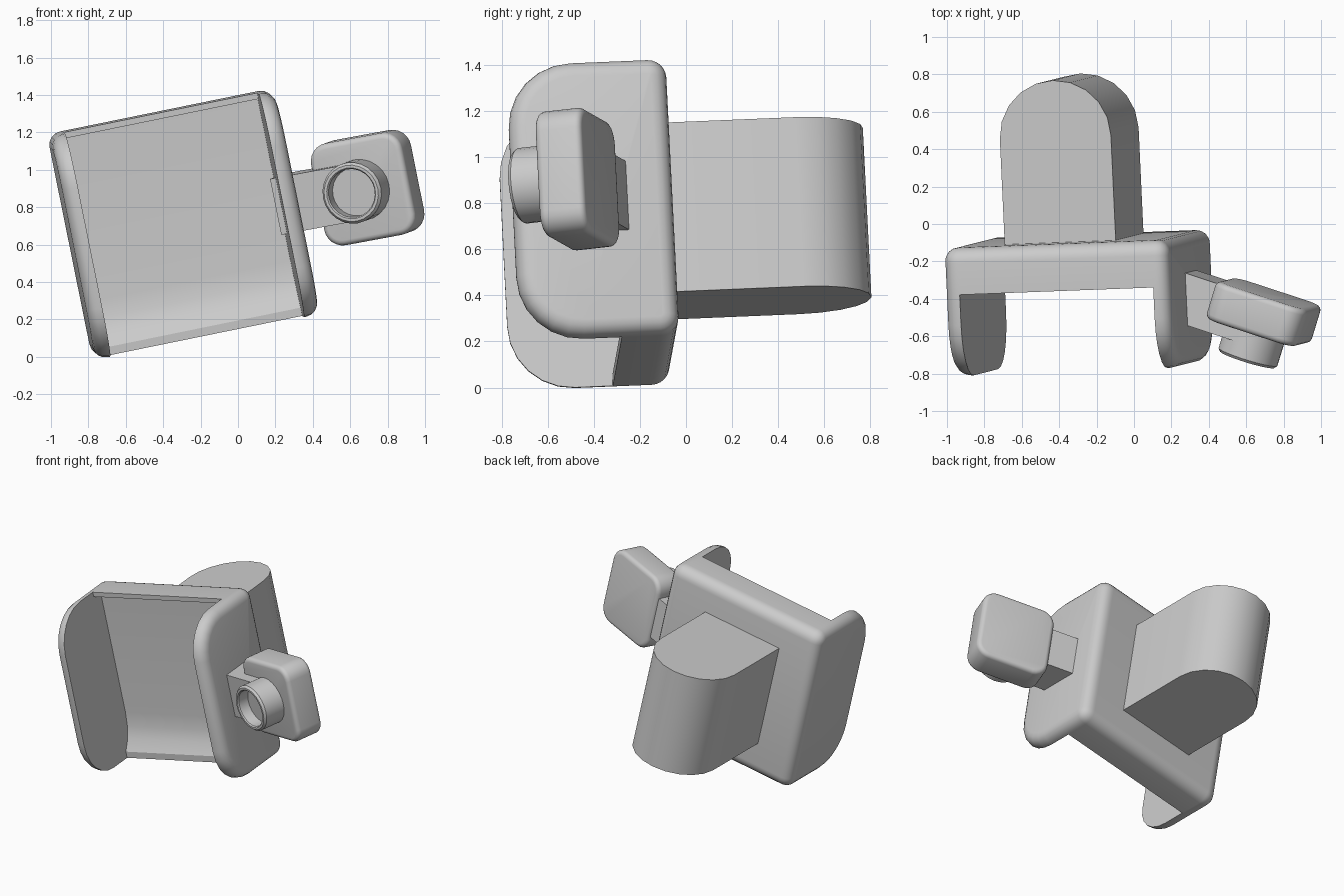
import bpy, bmesh
from math import sin, cos, pi, radians
from mathutils import Vector, Matrix

if "Cube" in bpy.data.objects:
    bpy.data.objects.remove(bpy.data.objects["Cube"])

# Tilted frame of the whole bracket: U = width, V = depth, W = height
U = Vector((0.98, 0.037, 0.2)).normalized()
W = Vector((-0.2, -0.05, 0.98))
W = (W - U * W.dot(U)).normalized()
V = W.cross(U)


def frame(a, b, c, origin=(0, 0, 0)):
    m = Matrix((a, b, c)).transposed().to_4x4()
    m.translation = origin
    return m


def finish(name, bm):
    bmesh.ops.recalc_face_normals(bm, faces=bm.faces)
    me = bpy.data.meshes.new(name)
    bm.to_mesh(me)
    bm.free()
    ob = bpy.data.objects.new(name, me)
    bpy.context.collection.objects.link(ob)
    bpy.ops.object.select_all(action='DESELECT')
    ob.select_set(True)
    bpy.context.view_layer.objects.active = ob
    bpy.ops.object.shade_smooth_by_angle(angle=radians(25))
    return ob


def corner(cx, cy, r, a0, n=6):
    angles = [radians(a0 + 90 * i / n) for i in range(n + 1)]
    return [(cx + r * cos(a), cy + r * sin(a)) for a in angles]


def rounded_rect(x0, x1, y0, y1, rl, rr):
    return (corner(x1 - rr, y1 - rr, rr, 0) + corner(x0 + rl, y1 - rl, rl, 90)
            + corner(x0 + rl, y0 + rl, rl, 180) + corner(x1 - rr, y0 + rr, rr, 270))


def prism(name, pts, lo, hi, mat, bevel=0.0, ends=None):
    """Extrude a profile from lo to hi; round the rims of the given ends."""
    bm = bmesh.new()
    bottom = [bm.verts.new((x, y, lo)) for x, y in pts]
    top = [bm.verts.new((x, y, hi)) for x, y in pts]
    n = len(pts)
    bm.faces.new(bottom[::-1])
    bm.faces.new(top)
    for i in range(n):
        j = (i + 1) % n
        bm.faces.new((bottom[i], bottom[j], top[j], top[i]))
    bmesh.ops.recalc_face_normals(bm, faces=bm.faces)
    if bevel:
        edges = [e for e in bm.edges for z in (ends or (lo, hi))
                 if all(abs(v.co.z - z) < 1e-5 for v in e.verts)]
        bmesh.ops.bevel(bm, geom=edges, offset=bevel, segments=4,
                        profile=0.5, affect='EDGES')
    bm.transform(mat)
    return finish(name, bm)


# Two cheeks with rounded outlines, their outer rims softened
side = frame(V, W, U)
outline = rounded_rect(-0.73, -0.035, 0.16, 1.378, 0.28, 0.08)
for name, outer, inner in (("left_cheek", -0.77, -0.687),
                           ("right_cheek", 0.455, 0.37)):
    prism(name, outline, outer, inner, side, 0.07, (outer,))

# Back plate between them, with a scooped front
scoop = [(-0.285, 0.16), (-0.285, 0.205), (-0.235, 0.28), (-0.21, 0.36),
         (-0.2, 0.46), (-0.2, 1.345), (-0.285, 1.345), (-0.285, 1.378)]
back = corner(-0.115, 0.24, 0.08, 270) + corner(-0.115, 1.298, 0.08, 0)
prism("back_plate", back + scoop[::-1], -0.687, 0.37, side)

# Rear lug with a half-round end
arc = [(-0.172 + 0.303 * cos(pi * i / 10), 0.53 + 0.303 * sin(pi * i / 10))
       for i in range(11)]
prism("rear_lug", arc + [(-0.475, -0.08), (0.131, -0.08)], 0.40, 1.15,
      frame(U, V, W))

# Side lever, swung forward about the height axis
t = radians(20)
H = U * cos(t) - V * sin(t)
N = U * sin(t) + V * cos(t)
lever = frame(H, W, N, U * 0.842 - V * 0.465 + W * 0.772)
prism("lever_head", rounded_rect(-0.26, 0.26, -0.278, 0.278, 0.1, 0.1),
      -0.105, 0.105, lever, 0.03)
prism("lever_arm", [(-0.47, -0.155), (-0.01, -0.155), (-0.01, 0.15), (-0.47, 0.15)],
      -0.18, 0.085, lever)

# Ring boss on the lever face, with a floor inside
boss = lever @ Matrix.Translation((-0.01, 0, 0))
prism("boss_floor", [(0.145 * cos(pi * i / 12), 0.145 * sin(pi * i / 12))
                     for i in range(24)], -0.185, -0.08, boss)
bm = bmesh.new()
ring = [(0.13, -0.08), (0.13, -0.262), (0.137, -0.27), (0.152, -0.27),
        (0.165, -0.255), (0.165, -0.08)]
vs = [bm.verts.new((r, 0, z)) for r, z in ring]
es = [bm.edges.new(p) for p in zip(vs, vs[1:] + vs[:1])]
bmesh.ops.spin(bm, geom=vs + es, cent=(0, 0, 0), axis=(0, 0, 1),
               angle=2 * pi, steps=24)
bmesh.ops.remove_doubles(bm, verts=bm.verts, dist=1e-4)
bm.transform(boss)
finish("boss_ring", bm)
